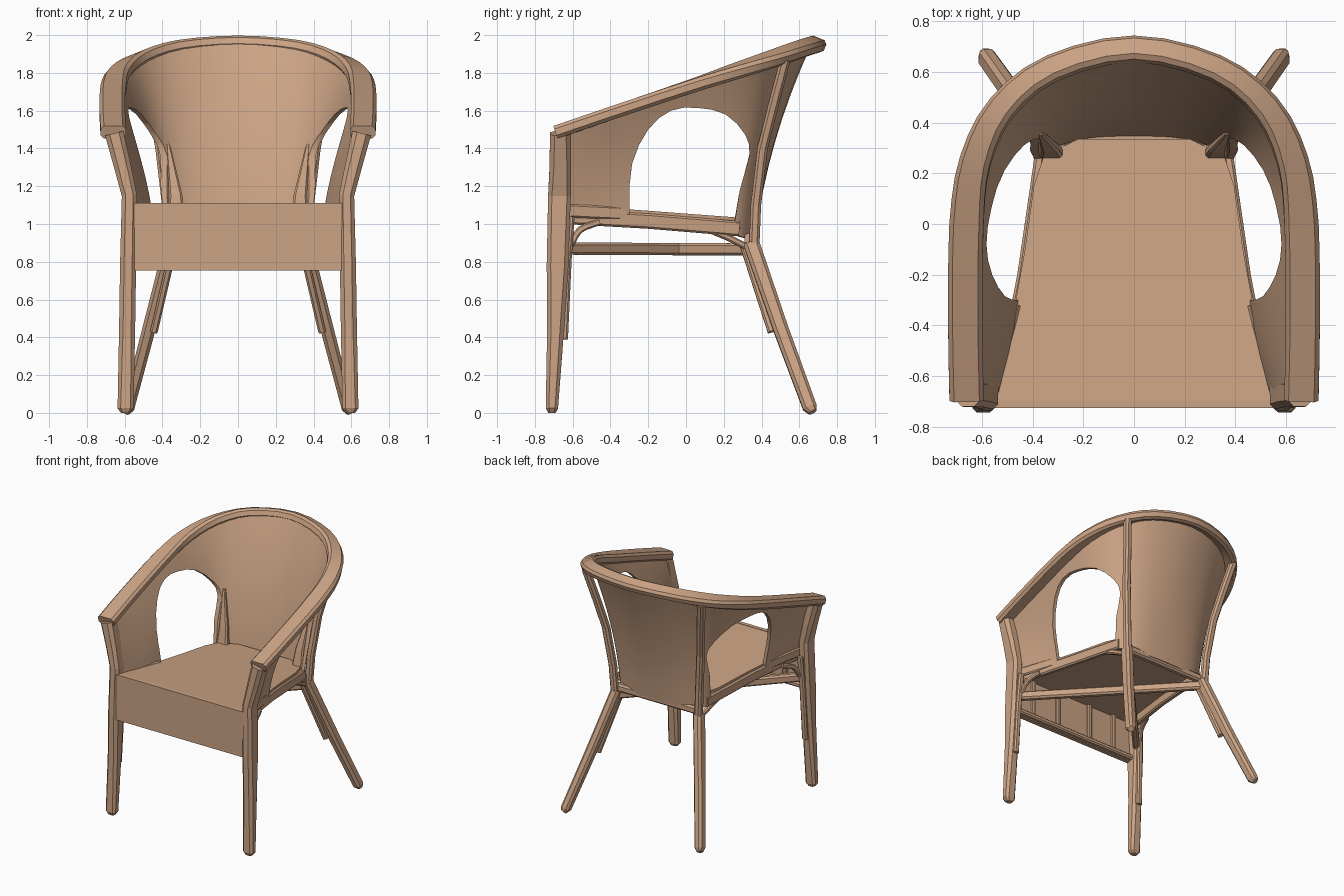
import bpy, bmesh, math
from mathutils import Vector

if "Cube" in bpy.data.objects:
    bpy.data.objects.remove(bpy.data.objects["Cube"])

# one tan colour for the whole chair
tan = bpy.data.materials.new("warm tan")
tan.use_nodes = True
tan.diffuse_color = (0.6, 0.37, 0.235, 1)
tan.node_tree.nodes["Principled BSDF"].inputs["Base Color"].default_value = tan.diffuse_color


def finish(bm, name):
    bmesh.ops.recalc_face_normals(bm, faces=bm.faces)
    mesh = bpy.data.meshes.new(name)
    bm.to_mesh(mesh)
    bm.free()
    mesh.materials.append(tan)
    obj = bpy.data.objects.new(name, mesh)
    bpy.context.collection.objects.link(obj)
    return obj


def smooth_path(points, steps):
    """Catmull-Rom samples through the points."""
    p = [Vector(q) for q in points]
    p = [2 * p[0] - p[1]] + p + [2 * p[-1] - p[-2]]
    out = []
    for a, b, c, d in zip(p, p[1:], p[2:], p[3:]):
        for i in range(steps):
            t = i / steps
            out.append((2 * b + (c - a) * t + (2 * a - 5 * b + 4 * c - d) * t**2
                        + (3 * b - a - 3 * c + d) * t**3) / 2)
    return out + [p[-2]]


def mirrored(half):
    """Half path ending on the centre plane -> full path."""
    return list(half) + [(-x, y, z) for x, y, z in reversed(half[:-1])]


def bar(name, points, sizes, ref):
    """Sweep a chamfered rectangle; sizes is one (w, h) or one per point."""
    pts = [Vector(p) for p in points]
    if not isinstance(sizes, list):
        sizes = [sizes] * len(pts)
    bm = bmesh.new()
    rings = []
    for i, (p, (w, h)) in enumerate(zip(pts, sizes)):
        t = (pts[min(i + 1, len(pts) - 1)] - pts[max(i - 1, 0)]).normalized()
        side = t.cross(Vector(ref)).normalized()
        up = side.cross(t)
        c = min(w, h) * 0.25
        a, b = w / 2, h / 2
        prof = [(a, b - c), (a - c, b), (c - a, b), (-a, b - c),
                (-a, c - b), (c - a, -b), (a - c, -b), (a, c - b)]
        rings.append([bm.verts.new(p + side * u + up * v) for u, v in prof])
    for r, s in zip(rings, rings[1:]):
        for k in range(8):
            bm.faces.new((r[k], r[k - 1], s[k - 1], s[k]))
    bm.faces.new(rings[0])
    bm.faces.new(rings[-1])
    return finish(bm, name)


def prism(name, ring, offset):
    """Closed outline extruded along offset."""
    bm = bmesh.new()
    face = bm.faces.new([bm.verts.new(p) for p in ring])
    new = bmesh.ops.extrude_face_region(bm, geom=[face])["geom"]
    bmesh.ops.translate(bm, vec=offset, verts=[v for v in new if isinstance(v, bmesh.types.BMVert)])
    return finish(bm, name)


def apply(obj, mod):
    bpy.context.view_layer.objects.active = obj
    bpy.ops.object.modifier_apply(modifier=mod.name)


X, Y, Z = (1, 0, 0), (0, 1, 0), (0, 0, 1)

# top rail, broad on the arms, narrower and tilted outward over the back
rail_half = [(.66, -.69, 1.485), (.665, -.4, 1.585), (.66, 0, 1.72), (.625, .25, 1.805),
             (.52, .46, 1.875), (.32, .615, 1.93), (0, .69, 1.953)]
rail_path = smooth_path(mirrored(rail_half), 3)
rail_sizes = [(.135 - .035 * max(0, p.y) / .69, .07) for p in rail_path]
rail = bar("top_rail", rail_path, rail_sizes, (0, .4, 1))

# woven shell from the inner side of the rail to the seat, bowed inward
base_half = [(.545, -.69, 1.02), (.475, -.4, 1.02), (.425, 0, 1.0), (.395, .19, .96),
             (.345, .295, .93), (.2, .345, .92), (0, .355, .92)]
base_path = smooth_path(mirrored(base_half), 3)
bm = bmesh.new()
rows = []
for low, high in zip(base_path, rail_path):
    high = Vector((high.x * .96, high.y * (.945 if high.y > 0 else 1), high.z))
    flare = Vector((high.x - low.x, high.y - low.y, 0))
    rows.append([bm.verts.new(low.lerp(high, t) - flare * .6 * t * (1 - t))
                 for t in [k / 8 for k in range(9)]])
for r, s in zip(rows, rows[1:]):
    for k in range(8):
        bm.faces.new((r[k], r[k + 1], s[k + 1], s[k]))
shell = finish(bm, "back_and_arm_shell")
mod = shell.modifiers.new("thickness", "SOLIDIFY")
mod.thickness, mod.offset = .025, 0
apply(shell, mod)

# arched openings under both arms
arch = smooth_path([(0, -.3, .85), (0, -.3, 1.1), (0, -.285, 1.32), (0, -.2, 1.5), (0, -.08, 1.6),
                    (0, .06, 1.615), (0, .21, 1.58), (0, .315, 1.47), (0, .335, 1.36),
                    (0, .285, 1.18), (0, .235, .85)], 2)
cutter = prism("arch_cutter", [p - Vector((1, 0, 0)) for p in arch], (2, 0, 0))
cutter.hide_render = True
mod = shell.modifiers.new("arches", "BOOLEAN")
mod.object, mod.operation, mod.solver = cutter, "DIFFERENCE", "EXACT"
apply(shell, mod)
bpy.data.objects.remove(cutter)
for obj in (rail, shell):
    bpy.ops.object.select_all(action="DESELECT")
    obj.select_set(True)
    bpy.context.view_layer.objects.active = obj
    bpy.ops.object.shade_smooth_by_angle(angle=math.radians(30))

# seat panel, sloping down to the back
seat_half = [(.55, -.7), (.475, -.35), (.43, -.1), (.395, .15), (.355, .27), (.22, .335)]
outline = seat_half + [(-x, y) for x, y in reversed(seat_half)]
prism("seat", [(x, y, 1.055 - .075 * y) for x, y in outline], (0, 0, -.03))

# front apron and the frame around the seat
prism("front_apron", [(-.55, -.725, .755), (.55, -.725, .755), (.55, -.725, 1.11), (-.55, -.725, 1.11)],
      (0, .03, 0))
bar("apron_lower_rail", [(-.56, -.68, .78), (.56, -.68, .78)], (.04, .04), Z)
bar("seat_back_rail", [(-.36, .335, .92), (.36, .335, .92)], (.05, .06), Z)

for s, tag in ((1, "left"), (-1, "right")):
    def m(*pts):
        return [(s * x, y, z) for x, y, z in pts]

    # front leg, rising into the arm post
    bar("front_leg_" + tag,
        m((.595, -.71, 0), (.595, -.71, .025), (.587, -.69, .45), (.582, -.68, .78),
          (.575, -.67, 1.15), (.61, -.665, 1.3), (.655, -.665, 1.48)),
        [(.05, .04), (.085, .065), (.085, .09), (.085, .115), (.08, .12), (.09, .115), (.1, .11)], Y)
    bar("front_leg_brace_" + tag, m((.585, -.645, .39), (.575, -.625, .82), (.565, -.61, 1.04)), (.045, .04), Y)

    # splayed back leg and the post behind the shell
    bar("back_leg_" + tag, m((.592, .672, .005), (.58, .655, .03), (.47, .5, .45), (.355, .345, .9)),
        [(.04, .045), (.065, .075), (.07, .08), (.07, .085)], Y)
    bar("back_leg_brace_" + tag, m((.445, .455, .43), (.34, .31, .88)), (.04, .045), Y)
    bar("back_post_" + tag, m((.36, .36, .85), (.375, .37, 1.1), (.41, .405, 1.4), (.45, .46, 1.62),
                              (.5, .525, 1.87)), (.055, .055), Y)

    # trim on the inner rear edge of the arch
    bar("arch_trim_" + tag, m((.325, .275, .98), (.33, .3, 1.15), (.37, .36, 1.42)),
        [(.1, .05), (.07, .04), (.02, .02)], Y)

    # seat side rail, diagonal stretcher, curved bracket, apron rib
    bar("seat_side_rail_" + tag, m((.525, -.64, 1.04), (.44, -.2, 1.015), (.37, .28, .975)), (.04, .08), Z)
    bar("cross_stretcher_" + tag, m((.56, -.64, .87), (-.35, .34, .865)), (.05, .065), Z)
    bar("corner_bracket_" + tag, smooth_path(m((.56, -.61, .89), (.54, -.56, .97), (.51, -.46, 1.01)), 3),
        (.035, .03), X)
    bar("arm_foot_rail_" + tag, m((.54, -.62, 1.07), (.465, -.32, 1.055)), (.035, .07), Z)
    bar("rear_bracket_" + tag, m((.36, .32, .88), (.375, .22, .93), (.395, .1, .98)), (.035, .035), Z)
    for i, x in enumerate((.15, .38)):
        bar(f"apron_rib_{tag}_{i}", m((x, -.685, .78), (x, -.685, 1.08)), (.035, .03), Y)
